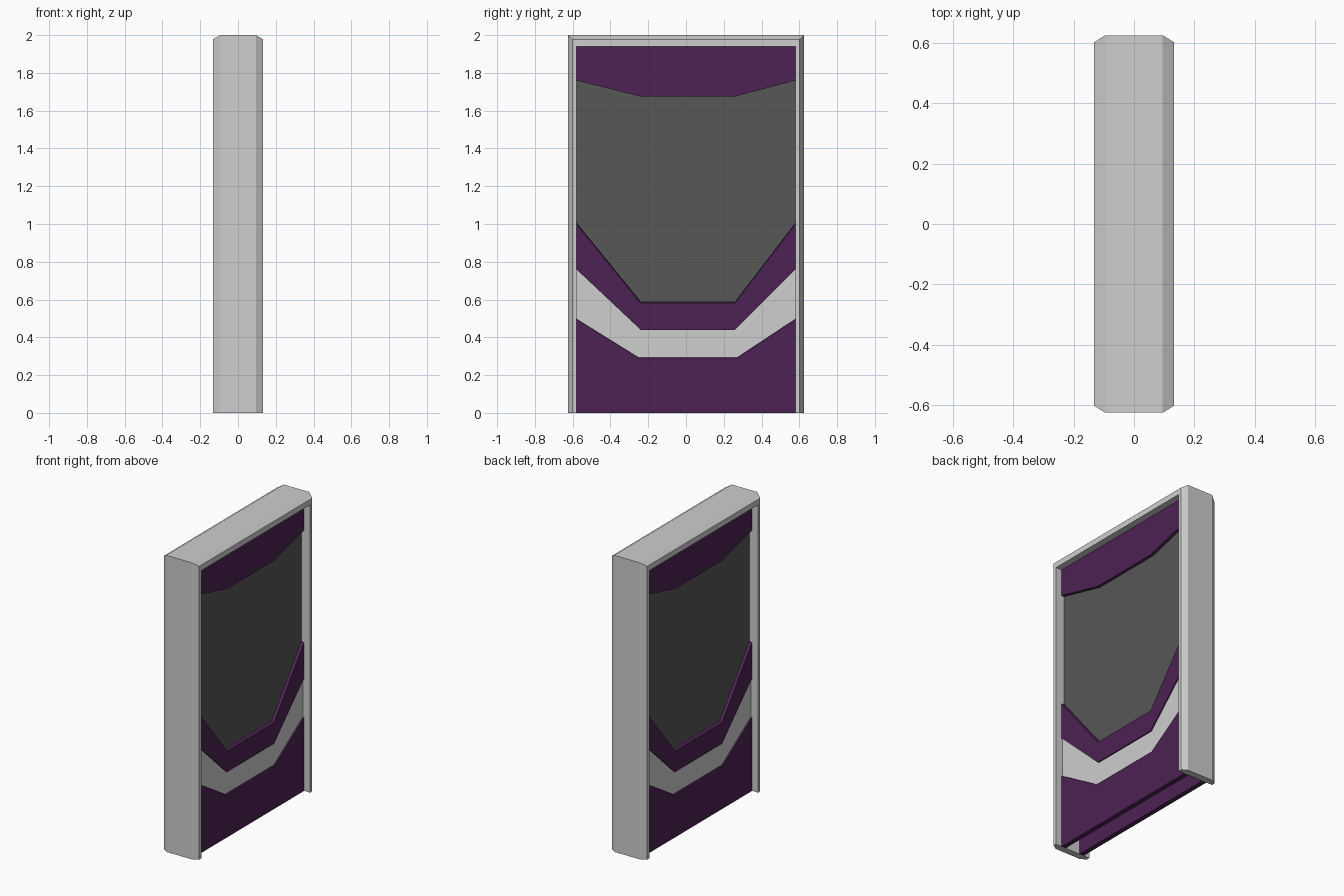
import bpy, bmesh
from mathutils import Matrix

if "Cube" in bpy.data.objects:
    bpy.data.objects.remove(bpy.data.objects["Cube"])


def material(name, rgb):
    m = bpy.data.materials.new(name)
    m.diffuse_color = (*rgb, 1)
    m.use_nodes = True
    m.node_tree.nodes["Principled BSDF"].inputs["Base Color"].default_value = m.diffuse_color
    return m


LIGHT = material("light grey", (0.62, 0.62, 0.62))
PURPLE = material("dark purple", (0.072, 0.016, 0.085))
DARK = material("dark grey", (0.096, 0.096, 0.096))


def finish(bm, name, mat):
    bmesh.ops.recalc_face_normals(bm, faces=bm.faces)
    mesh = bpy.data.meshes.new(name)
    bm.to_mesh(mesh)
    bm.free()
    mesh.materials.append(mat)
    bpy.context.collection.objects.link(bpy.data.objects.new(name, mesh))


def loft(bm, rings):
    """Join closed rings of points and cap both ends."""
    vs = [[bm.verts.new(p) for p in ring] for ring in rings]
    n = len(vs[0])
    for a, b in zip(vs, vs[1:]):
        for i in range(n):
            j = (i + 1) % n
            bm.faces.new((a[i], a[j], b[j], b[i]))
    bm.faces.new(vs[0])
    bm.faces.new(vs[-1])


# Frame: chamfered section (x, inset in y, inset in z) swept up, across and down
section = [(-0.132, 0.045, 0.06), (-0.132, 0.023, 0.022), (-0.095, 0, 0),
           (0.095, 0, 0), (0.132, 0.023, 0.022), (0.132, 0.045, 0.06)]
bm = bmesh.new()
loft(bm, [[(x, side * (0.625 - dy), 2 - dz if top else 0) for x, dy, dz in section]
          for side, top in ((-1, False), (-1, True), (1, True), (1, False))])
finish(bm, "door_frame", LIGHT)

W = 0.58  # half width of the opening


def slab(name, mat, x0, x1, bottom, top, lip=0.0):
    """Plate from (y, z) edge lines, built on +x and turned round for -x.
    lip slopes the top edge down towards the outside."""
    for tag, angle in (("right", 0), ("left", 3.14159265)):
        bm = bmesh.new()
        loft(bm, [[(x, y, z) for y, z in bottom] + [(x, y, z - d) for y, z in reversed(top)]
                  for x, d in ((x0, 0), (x1, lip))])
        bmesh.ops.rotate(bm, verts=bm.verts, matrix=Matrix.Rotation(angle, 3, 'Z'))
        finish(bm, f"{name}_{tag}", mat)


def dip(edge_z, mid_z, a=-0.24, b=0.26):
    """Line across the door that dips to a flat middle."""
    return [(-W, edge_z), (a, mid_z), (b, mid_z), (W, edge_z)]


def flat(z):
    return [(-W, z), (W, z)]


# Purple plates
slab("upper_panel", PURPLE, 0.055, 0.087, dip(1.76, 1.675), flat(1.94))
slab("middle_panel", PURPLE, 0.055, 0.087, dip(0.76, 0.44), dip(1.01, 0.592), 0.01)
slab("lower_panel", PURPLE, 0.055, 0.087, flat(0), dip(0.505, 0.30, -0.25, 0.27), 0.01)
# Recessed pane and stripe, tucked behind the purple plates
slab("dark_pane", DARK, 0.057, 0.067, flat(0.5), flat(1.88))
slab("light_stripe", LIGHT, 0.068, 0.079, dip(0.45, 0.25), dip(0.84, 0.5))
